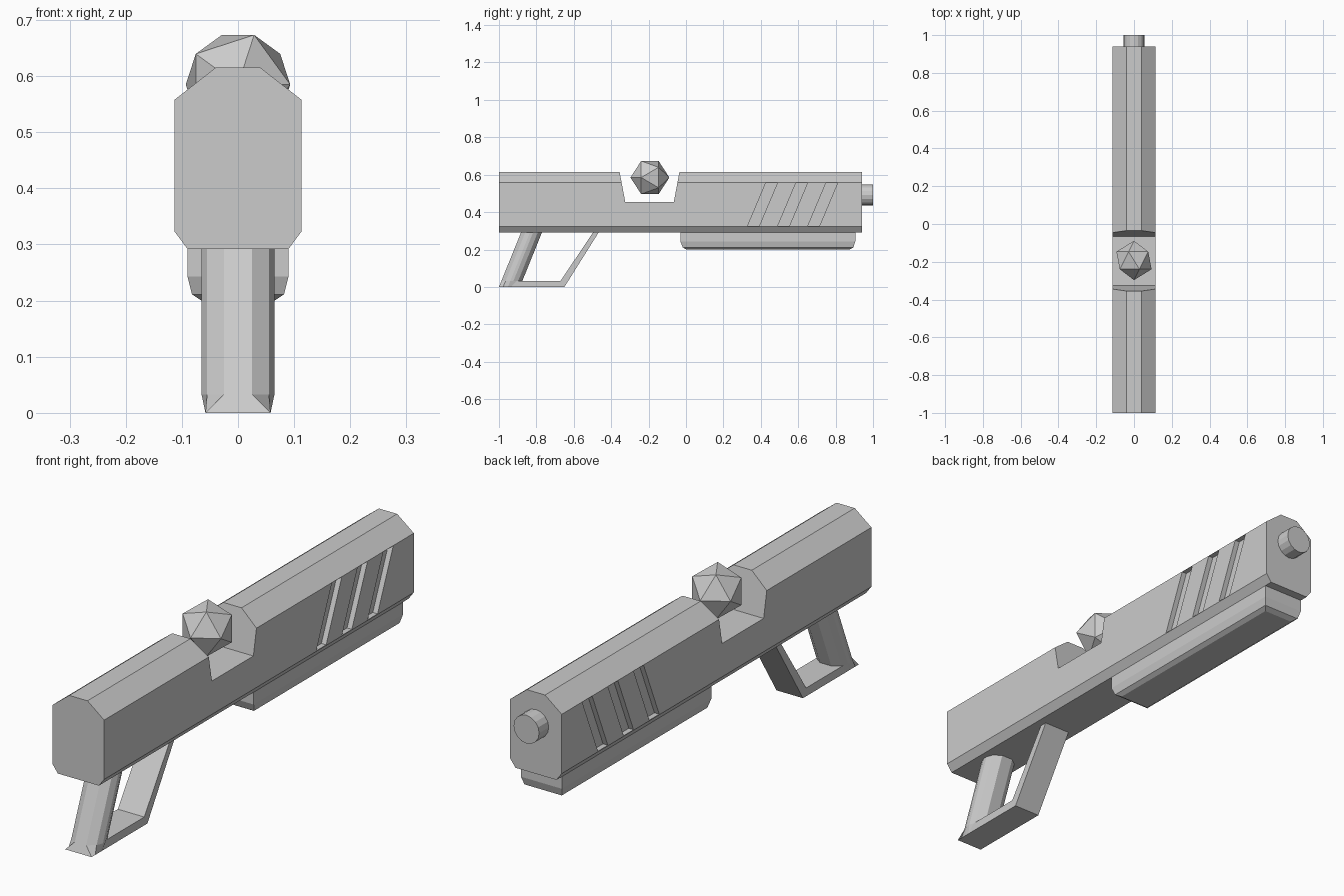
import bpy, bmesh
from math import radians

if "Cube" in bpy.data.objects:
    bpy.data.objects.remove(bpy.data.objects["Cube"])


def loft(name, rings):
    """Skin a list of equal-length point rings and cap both ends."""
    bm = bmesh.new()
    vs = [[bm.verts.new(p) for p in ring] for ring in rings]
    n = len(vs[0])
    for a, b in zip(vs, vs[1:]):
        for i in range(n):
            j = (i + 1) % n
            bm.faces.new((a[i], a[j], b[j], b[i]))
    bm.faces.new(vs[0])
    bm.faces.new(vs[-1])
    bmesh.ops.recalc_face_normals(bm, faces=bm.faces)
    mesh = bpy.data.meshes.new(name)
    bm.to_mesh(mesh)
    bm.free()
    obj = bpy.data.objects.new(name, mesh)
    bpy.context.collection.objects.link(obj)
    return obj


def side_prism(name, yz, x0, x1):
    """Extrude a side-view profile across x."""
    return loft(name, [[(x, y, z) for y, z in yz] for x in (x0, x1)])


def cut(target, cutter):
    mod = target.modifiers.new("cut", 'BOOLEAN')
    mod.operation = 'DIFFERENCE'
    mod.solver = 'EXACT'
    mod.object = cutter
    bpy.context.view_layer.objects.active = target
    bpy.ops.object.modifier_apply(modifier=mod.name)
    bpy.data.objects.remove(cutter)


# Slide: chamfered section along y
half = [(0.09, 0.292), (0.113, 0.323), (0.113, 0.558), (0.04, 0.615)]
section = half + [(-x, z) for x, z in reversed(half)]
slide = loft("slide", [[(x, y, z) for x, z in section] for y in (-1.0, 0.94)])

# Open port in the top of the slide
cut(slide, side_prism("port_cutter", [(-0.325, 0.455), (-0.065, 0.455),
                                      (-0.019, 0.70), (-0.371, 0.70)], -0.2, 0.2))

# Slanted grip grooves on both sides
for i in range(3):
    y = 0.329 + 0.161 * i
    groove = [(y, 0.325), (y + 0.062, 0.325), (y + 0.16, 0.557), (y + 0.098, 0.557)]
    for s in (-1, 1):
        cut(slide, side_prism("groove_cutter", groove, s * 0.092, s * 0.15))

# Muzzle
bpy.ops.mesh.primitive_cylinder_add(vertices=16, radius=0.056, depth=0.08,
                                    location=(0, 0.96, 0.491),
                                    rotation=(radians(90), 0, 0))
bpy.context.object.name = "muzzle"

# Faceted crystal floating in the port
bpy.ops.mesh.primitive_ico_sphere_add(subdivisions=1, radius=0.104,
                                      location=(0, -0.193, 0.585),
                                      rotation=(radians(90), 0, 0))
bpy.context.object.name = "crystal"

# Under-barrel rail with bevelled lower edges
rail_levels = [(0.293, 0.09, -0.03, 0.905), (0.243, 0.09, -0.03, 0.905),
               (0.211, 0.082, -0.017, 0.895), (0.2, 0.065, 0.002, 0.875)]
loft("lower_rail", [[(-w, a, z), (w, a, z), (w, b, z), (-w, b, z)]
                    for z, w, a, b in rail_levels])

# Rounded, raked grip post that squares off at its foot
quarter = [(0.025, -1), (0.055, -0.6), (0.065, -0.15)]
right = quarter + [(x, -t) for x, t in reversed(quarter)]
outline = right + [(-x, t) for x, t in reversed(right)]


def grip_ring(z, square=False):
    yc = -0.944 + 0.405 * z
    return [((0.058 if x > 0 else -0.058) if square else x, yc + 0.056 * t, z)
            for x, t in outline]


loft("grip_post", [grip_ring(0, True), grip_ring(0.033), grip_ring(0.293)])

# Grip base bar and front strut
side_prism("grip_guard", [(-0.93, 0), (-0.65, 0), (-0.466, 0.293), (-0.496, 0.293),
                          (-0.67, 0.033), (-0.93, 0.033)], -0.058, 0.058)
